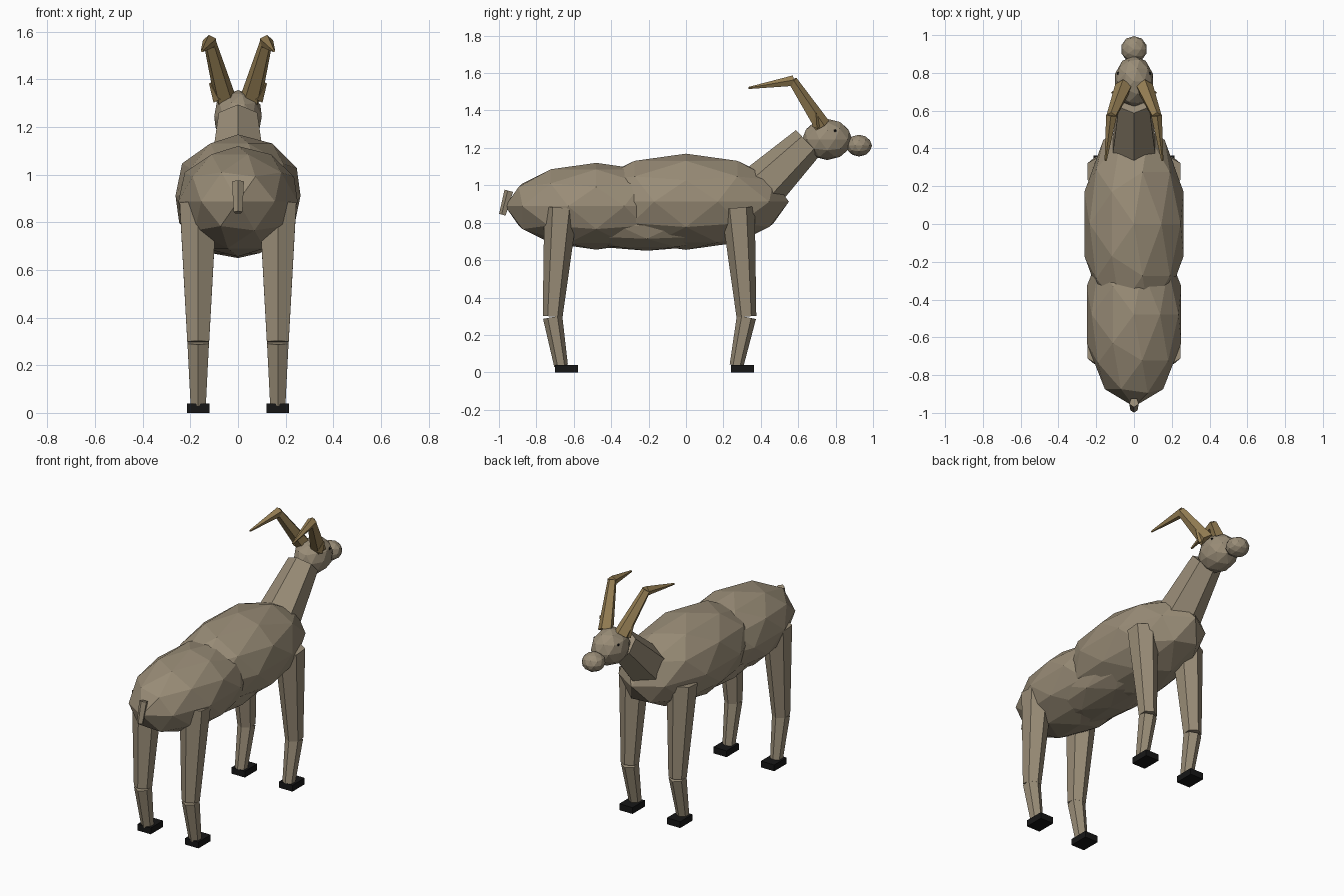
import bpy
from mathutils import Vector

if "Cube" in bpy.data.objects:
    bpy.data.objects.remove(bpy.data.objects["Cube"])


def material(name, rgb):
    m = bpy.data.materials.new(name)
    m.diffuse_color = (*rgb, 1)
    m.use_nodes = True
    m.node_tree.nodes["Principled BSDF"].inputs["Base Color"].default_value = m.diffuse_color
    return m


COAT = material("coat tan", (0.32, 0.265, 0.185))
HORN = material("horn brown", (0.31, 0.215, 0.09))
BLACK = material("hoof black", (0.008, 0.008, 0.008))


def finish(name, mat):
    ob = bpy.context.object
    ob.name = name
    ob.data.materials.append(mat)
    return ob


def blob(name, centre, radii, mat=COAT, sub=2):
    # Faceted ellipsoid
    bpy.ops.mesh.primitive_ico_sphere_add(subdivisions=sub, radius=1, location=centre)
    ob = finish(name, mat)
    ob.scale = radii
    return ob


def limb(name, a, b, r1, r2, mat=COAT, sides=6):
    # Tapered prism from a to b, with one ridge kept in the front-back plane
    a, b = Vector(a), Vector(b)
    d = b - a
    bpy.ops.mesh.primitive_cone_add(vertices=sides, radius1=r1, radius2=r2,
                                    depth=d.length, location=(a + b) / 2)
    ob = finish(name, mat)
    ob.rotation_mode = 'QUATERNION'
    ob.rotation_quaternion = Vector((0, 0, 1)).rotation_difference(d)
    return ob


# Trunk
blob("chest", (0, 0, 0.912), (0.276, 0.55, 0.257))
blob("rump", (0, -0.48, 0.888), (0.263, 0.487, 0.232))
blob("belly", (0, -0.21, 0.785), (0.21, 0.5, 0.135))

# Neck, head and tail
limb("neck", (0, 0.36, 0.945), (0, 0.652, 1.228), 0.138, 0.093)
blob("head", (0, 0.755, 1.245), (0.105, 0.135, 0.11))
blob("muzzle", (0, 0.925, 1.212), (0.07, 0.07, 0.058))
limb("tail", (0, -0.945, 0.97), (0, -0.98, 0.842), 0.026, 0.02, sides=5)

for side, s in (("left", -1), ("right", 1)):
    # Eyes, ears and swept-back horns
    blob(side + "_eye", (s * 0.083, 0.797, 1.292), (0.008, 0.008, 0.008), BLACK, 1)
    limb(side + "_ear", (s * 0.08, 0.70, 1.315), (s * 0.118, 0.695, 1.385),
         0.026, 0.004, HORN, sides=4)
    limb(side + "_horn_base", (s * 0.055, 0.725, 1.32), (s * 0.12, 0.568, 1.56),
         0.047, 0.027, HORN, sides=5)
    limb(side + "_horn_tip", (s * 0.118, 0.575, 1.558), (s * 0.15, 0.335, 1.52),
         0.03, 0.006, HORN, sides=5)

    # Legs: hip y, knee y, ankle y, hoof y
    for end, hip, knee, ankle, hoof in (("front", 0.278, 0.323, 0.27, 0.302),
                                        ("back", -0.668, -0.713, -0.668, -0.64)):
        x = s * 0.167
        limb(f"{end}_{side}_upper_leg", (x, knee, 0.298), (x, hip, 0.88), 0.053, 0.09)
        limb(f"{end}_{side}_lower_leg", (x, ankle, 0.035), (x, knee, 0.295), 0.037, 0.052)
        bpy.ops.mesh.primitive_cube_add(size=1, location=(x, hoof, 0.02))
        finish(f"{end}_{side}_hoof", BLACK).scale = (0.093, 0.123, 0.04)
